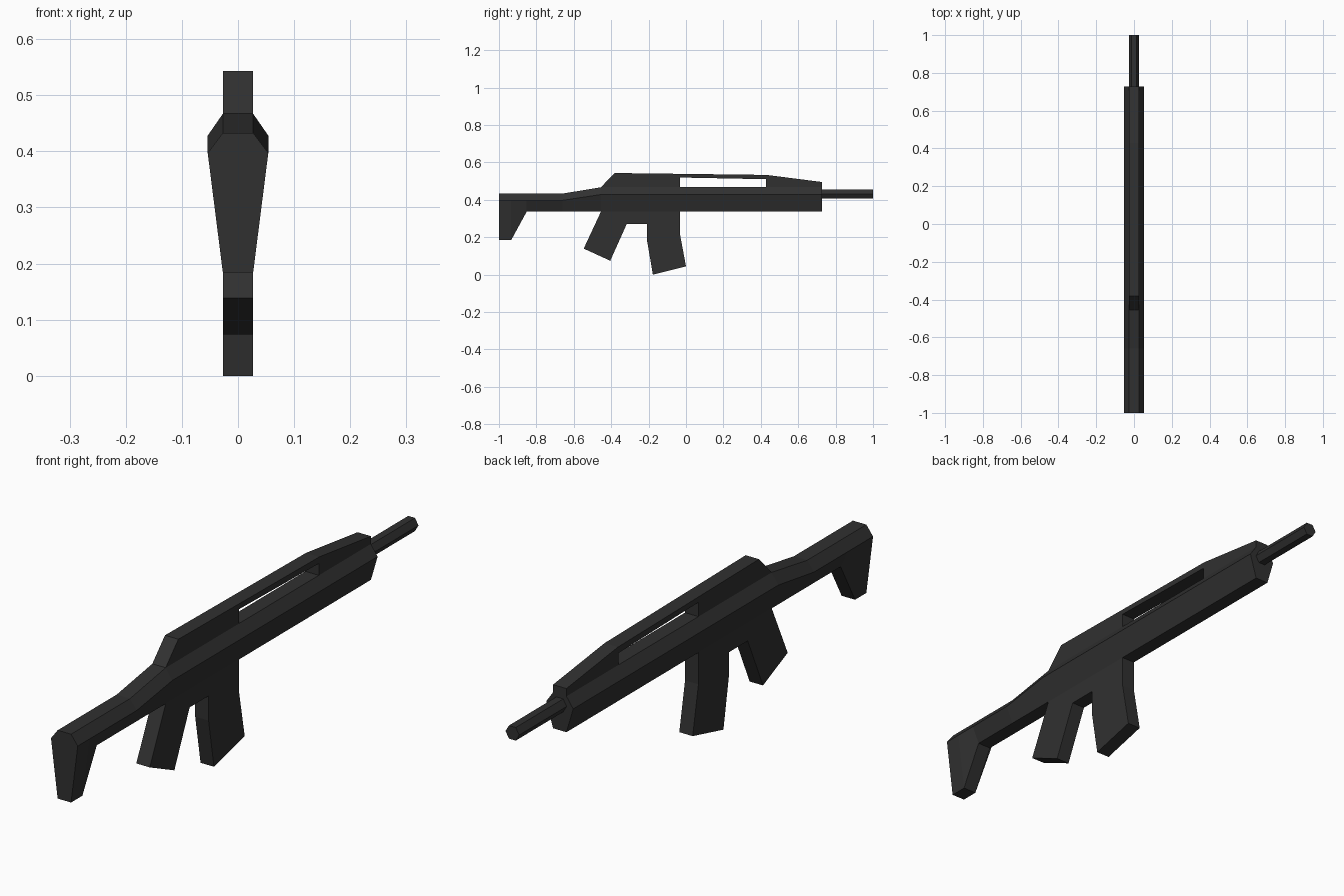
import bpy, bmesh, math
from mathutils import Matrix

if "Cube" in bpy.data.objects:
    bpy.data.objects.remove(bpy.data.objects["Cube"])

NARROW, WIDE = 0.027, 0.054

dark = bpy.data.materials.new("dark_metal")
dark.diffuse_color = (0.03, 0.03, 0.03, 1)
dark.use_nodes = True
dark.node_tree.nodes["Principled BSDF"].inputs["Base Color"].default_value = dark.diffuse_color


def finish(name, bm):
    bmesh.ops.recalc_face_normals(bm, faces=bm.faces)
    mesh = bpy.data.meshes.new(name)
    bm.to_mesh(mesh)
    bm.free()
    mesh.materials.append(dark)
    obj = bpy.data.objects.new(name, mesh)
    bpy.context.collection.objects.link(obj)
    return obj


def side_profile(name, points, half_width):
    """Extrude a (y, z) outline symmetrically across x."""
    bm = bmesh.new()
    face = bm.faces.new([bm.verts.new((-half_width, y, z)) for y, z in points])
    ext = bmesh.ops.extrude_face_region(bm, geom=[face])
    verts = [v for v in ext["geom"] if isinstance(v, bmesh.types.BMVert)]
    bmesh.ops.translate(bm, verts=verts, vec=(2 * half_width, 0, 0))
    return finish(name, bm)


def hex_loft(name, stations):
    """Skin six-sided sections given as (y, top, middle, bottom)."""
    bm = bmesh.new()
    rings = []
    for y, top, mid, bot in stations:
        section = [(NARROW, top), (WIDE, mid), (NARROW, bot),
                   (-NARROW, bot), (-WIDE, mid), (-NARROW, top)]
        rings.append([bm.verts.new((x, y, z)) for x, z in section])
    for a, b in zip(rings, rings[1:]):
        for i in range(6):
            j = (i + 1) % 6
            bm.faces.new((a[i], a[j], b[j], b[i]))
    bm.faces.new(rings[0])
    bm.faces.new(rings[-1])
    return finish(name, bm)


# Stock and receiver in one tapered hexagonal body
hex_loft("stock_and_body", [
    (-1.0, 0.433, 0.397, 0.184),
    (-0.935, 0.433, 0.397, 0.184),
    (-0.852, 0.433, 0.397, 0.336),
    (-0.66, 0.433, 0.397, 0.336),
    (-0.455, 0.467, 0.428, 0.336),
    (0.727, 0.467, 0.428, 0.336),
])

# Carry handle with the open slot beneath
side_profile("carry_handle", [
    (-0.455, 0.467), (-0.382, 0.543), (0.43, 0.533), (0.727, 0.495),
    (0.727, 0.467), (0.427, 0.467), (0.427, 0.51), (-0.033, 0.519),
    (-0.033, 0.467)], NARROW)

# Grip, trigger block and magazine share one outline
side_profile("grip_and_magazine", [
    (-0.455, 0.336), (-0.547, 0.139), (-0.405, 0.074), (-0.317, 0.27),
    (-0.208, 0.27), (-0.208, 0.18), (-0.177, 0.0), (0.0, 0.044),
    (-0.033, 0.22), (-0.033, 0.336)], NARROW)

# Six-sided barrel
bm = bmesh.new()
bmesh.ops.create_cone(bm, cap_ends=True, segments=6, radius1=0.0275,
                      radius2=0.0275, depth=0.28)
top_flat = Matrix.Rotation(math.radians(90), 4, 'X')
spin = Matrix.Rotation(math.radians(30), 4, 'Z')
bmesh.ops.transform(bm, matrix=top_flat @ spin, verts=bm.verts)
bmesh.ops.translate(bm, verts=bm.verts, vec=(0, 0.86, 0.43))
finish("barrel", bm)
